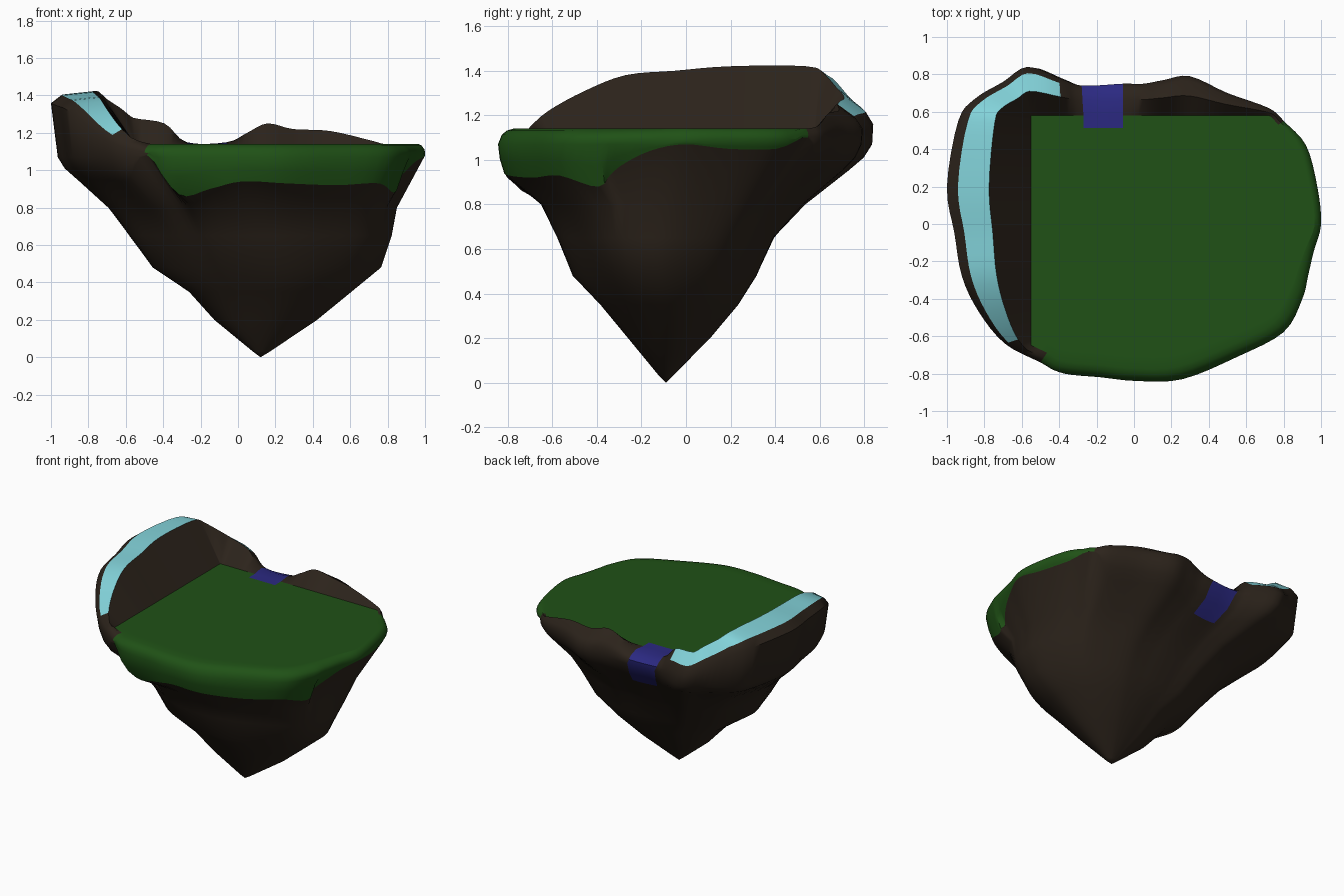
import bpy, bmesh, math
from mathutils import Vector

if "Cube" in bpy.data.objects:
    bpy.data.objects.remove(bpy.data.objects["Cube"])

# Outline going anticlockwise: x, y, rim height, lower edge of the coloured band
OUTLINE = [
    (1.0, 0, 1.14, 1.07), (.98, .2, 1.14, 1.05), (.92, .42, 1.14, 1.05), (.8, .55, 1.14, 1.1),
    (.72, .62, 1.16, .95), (.5, .7, 1.21, .95), (.3, .79, 1.22, .95), (.16, .77, 1.25, .95),
    (.05, .75, 1.2, .92), (-.06, .75, 1.15, .89), (-.28, .74, 1.15, .89), (-.4, .78, 1.25, .92),
    (-.57, .84, 1.28, .95), (-.7, .76, 1.33, .95), (-.85, .67, 1.38, .95), (-.94, .55, 1.42, .95),
    (-1.0, .2, 1.42, .95), (-.96, -.05, 1.4, .95), (-.92, -.28, 1.38, .95), (-.83, -.47, 1.31, .95),
    (-.69, -.64, 1.22, .95), (-.5, -.74, 1.14, 1.08), (-.4, -.79, 1.14, .87), (-.2, -.81, 1.14, .9),
    (0, -.83, 1.14, .94), (.25, -.82, 1.14, .93), (.55, -.7, 1.14, .92), (.8, -.57, 1.14, .93),
    (.9, -.4, 1.14, .88), (.93, -.28, 1.14, .97), (.96, -.15, 1.14, 1.04)]

# Underside extents: z, xmin, xmax, ymin, ymax
LEVELS = [
    (0, .12, .12, -.09, -.09), (.03, .08, .17, -.12, -.06), (.2, -.13, .42, -.26, .11),
    (.35, -.27, .6, -.38, .24), (.48, -.46, .76, -.5, .33), (.65, -.58, .83, -.57, .42),
    (.8, -.69, .86, -.65, .56), (.92, -.82, .9, -.8, .71), (1.0, -.92, .96, -.835, .8),
    (1.08, -.97, 1.0, -.84, .84), (1.2, -.98, 1.0, -.84, .84)]
TOP, SUB = 1.14, 4
CENTRE = Vector((.15, -.1, TOP))


def spline(pts, sub):
    """Closed Catmull-Rom through the control points."""
    out, n = [], len(pts)
    for i in range(n):
        p = [pts[(i + k) % n] for k in (-1, 0, 1, 2)]
        for s in range(sub):
            t = s / sub
            out.append([.5 * (2 * b + (c - a) * t + (2 * a - 5 * b + 4 * c - d) * t * t
                              + (3 * b - a - 3 * c + d) * t ** 3) for a, b, c, d in zip(*p)])
    return out


def under(x, y, z):
    """Point on the underside at height z; the outline gets rounder lower down."""
    for a, b in zip(LEVELS, LEVELS[1:]):
        if z <= b[0]:
            break
    t = (z - a[0]) / (b[0] - a[0])
    x0, x1, y0, y1 = [p + (q - p) * t for p, q in zip(a[1:], b[1:])]
    u, v = x, (y - .005) / .835
    ang = math.atan2(v, u)
    k = max(0, min(.85, 1.6 * (1 - z / 1.05)))
    w = 1 + .02 * math.sin(5 * ang + 6 * z) * math.sin(math.pi * min(1, z / 1.05))
    u = (u + (math.cos(ang) - u) * k) * w
    v = (v + (math.sin(ang) - v) * k) * w
    return Vector(((x0 + x1) / 2 + (x1 - x0) / 2 * u, (y0 + y1) / 2 + (y1 - y0) / 2 * v, z))


def column(x, y, rim, band):
    """One vertical strip: tip, underside, band, rim, inner slope, plateau, centre."""
    rim = max(TOP, min(1.425, rim))
    col = [under(x, y, l[0]) for l in LEVELS[:7]]
    high = max(1.07, band + .01)
    lip = under(x, y, band)
    if y < -.35 and x > -.55:          # overhanging turf at the front
        lip = lip.lerp(Vector((x, y, band)), .35)
    col += [lip, under(x, y, (band + high) / 2), under(x, y, high)]
    if y < -.35 and x > -.55:
        col[8] = col[8].lerp(Vector((x, y, col[8].z)), .35)
    left = max(0, min(1, (-x - .6) / .25))
    inset = .965 - .035 * max(0, min(1, -y / .4))
    base = Vector((max(x * inset, -.55), min(y * inset, .58), TOP))
    edge = Vector((x, y, TOP))
    for t, h in ((0, .4 + .42 * left), (.13, .68 + .27 * left), (.5, 1)):
        p = edge.lerp(base, t)
        p.z = 1.08 + (rim - 1.08) * h
        if rim < 1.141 and y < .5:      # rounded turf edge
            p.z = 1.08 + .06 * (.25, .55, .85)[(0, .13, .5).index(t)]
        col.append(p)
    inner = Vector((base.x, base.y + (CENTRE.y - base.y) * .1, TOP))
    return col + [base, inner, inner.lerp(CENTRE, .5), CENTRE.copy()]


cols = [column(*p) for p in spline(OUTLINE, SUB)]
N, ROWS = len(cols), len(cols[0])
BAND, RIM_OUT, BASE = 7, 11, 13


def part_of(row, seg):
    """Which part a grid cell belongs to."""
    if seg == 9 and BAND <= row <= BASE:
        return "waterfall"
    if row >= BASE or (row >= BAND and (seg >= 21 or seg <= 2)):
        return "grass"
    if row == RIM_OUT and 11 <= seg <= 19:
        return "ice_ridge"
    return "rock"


def build(name, color):
    bm = bmesh.new()
    grid = {}

    def vert(r, i):
        if (r, i) not in grid:
            grid[r, i] = bm.verts.new(cols[i][r])
        return grid[r, i]

    for i in range(N):
        j = (i + 1) % N
        for r in range(ROWS - 1):
            if part_of(r, i // SUB) == name:
                bm.faces.new((vert(r, i), vert(r, j), vert(r + 1, j), vert(r + 1, i)))
    bmesh.ops.remove_doubles(bm, verts=bm.verts, dist=.0005)
    me = bpy.data.meshes.new(name)
    bm.to_mesh(me)
    bm.free()
    ob = bpy.data.objects.new(name, me)
    bpy.context.collection.objects.link(ob)
    mat = bpy.data.materials.new(name)
    mat.diffuse_color = (*color, 1)
    mat.use_nodes = True
    mat.node_tree.nodes["Principled BSDF"].inputs["Base Color"].default_value = mat.diffuse_color
    me.materials.append(mat)
    bpy.ops.object.select_all(action='DESELECT')
    ob.select_set(True)
    bpy.context.view_layer.objects.active = ob
    bpy.ops.object.shade_smooth_by_angle(angle=math.radians(55))


# Parts
build("rock", (.025, .017, .011))
build("grass", (.014, .083, .008))
build("ice_ridge", (.23, .66, .71))
build("waterfall", (.024, .022, .22))
